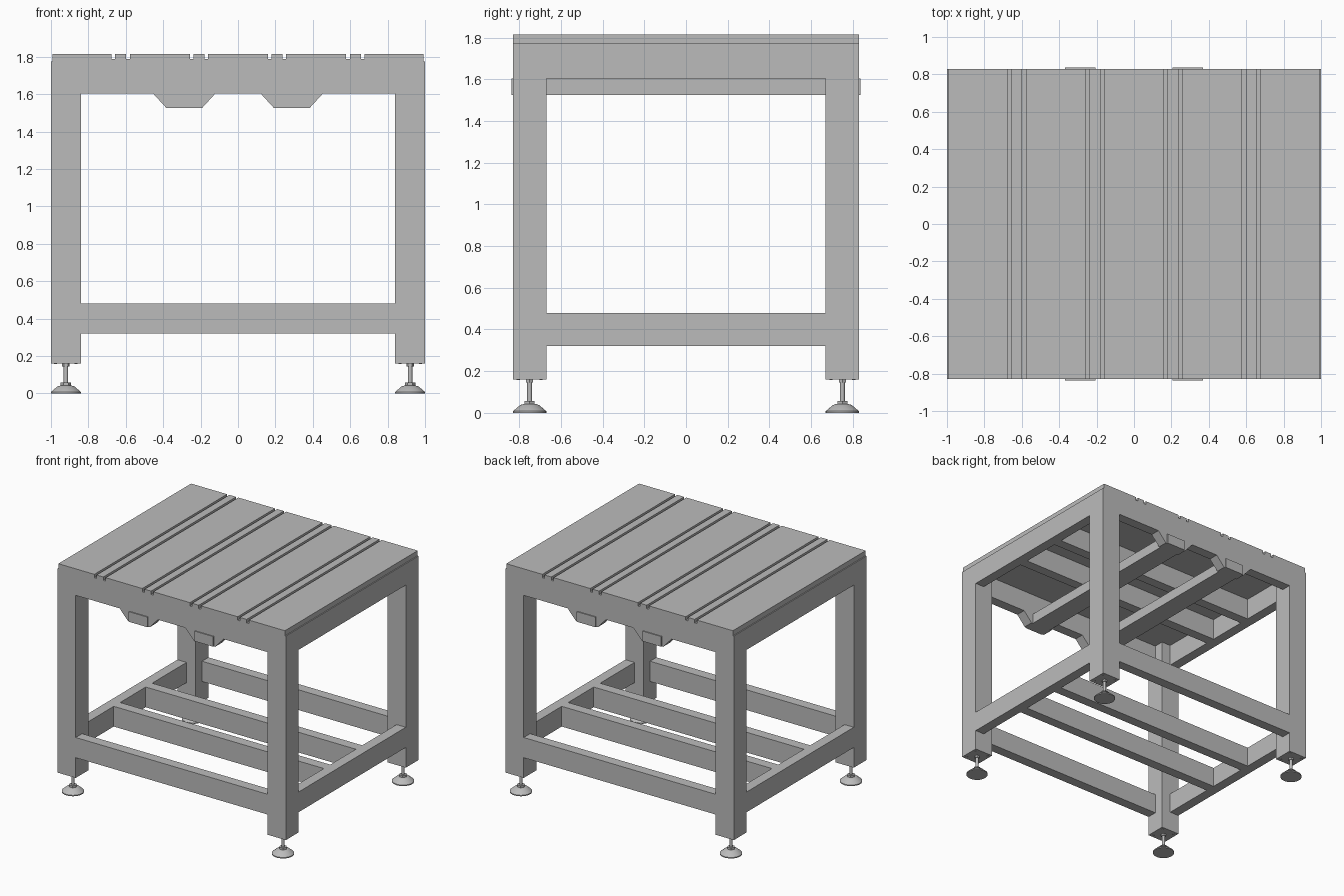
import bpy
import bmesh
import math
from mathutils import Matrix, Vector

cube = bpy.data.objects.get("Cube")
if cube:
    bpy.data.objects.remove(cube, do_unlink=True)

steel = bpy.data.materials.new("brushed grey")
steel.use_nodes = True
GREY = (0.5, 0.5, 0.5, 1)
steel.diffuse_color = GREY
steel.node_tree.nodes["Principled BSDF"].inputs["Base Color"].default_value = GREY


def finish(name, bm, smooth=False):
    bmesh.ops.recalc_face_normals(bm, faces=bm.faces)
    mesh = bpy.data.meshes.new(name)
    bm.to_mesh(mesh)
    bm.free()
    mesh.materials.append(steel)
    obj = bpy.data.objects.new(name, mesh)
    bpy.context.collection.objects.link(obj)
    if smooth:
        bpy.ops.object.select_all(action="DESELECT")
        obj.select_set(True)
        bpy.context.view_layer.objects.active = obj
        bpy.ops.object.shade_smooth_by_angle(angle=math.radians(30))
    return obj


def box(name, x, y, z):
    """Box from (low, high) ranges on each axis."""
    bm = bmesh.new()
    spans = [Vector(r) for r in (x, y, z)]
    size = [s[1] - s[0] for s in spans]
    mid = [(s[0] + s[1]) / 2 for s in spans]
    bmesh.ops.create_cube(bm, size=1, matrix=Matrix.Translation(mid) @ Matrix.Diagonal((*size, 1)))
    return finish(name, bm)


def extrude_y(name, outline, y0, y1):
    """Extrude an (x, z) outline along y."""
    bm = bmesh.new()
    face = bm.faces.new([bm.verts.new((x, y0, z)) for x, z in outline])
    new = bmesh.ops.extrude_face_region(bm, geom=[face])["geom"]
    verts = [v for v in new if isinstance(v, bmesh.types.BMVert)]
    bmesh.ops.translate(bm, verts=verts, vec=(0, y1 - y0, 0))
    return finish(name, bm)


def lathe(name, profile, x, y, sides, smooth=True):
    """Revolve an (r, z) profile that starts and ends on the axis."""
    bm = bmesh.new()
    verts = [bm.verts.new((x + r, y, z)) for r, z in profile]
    edges = [bm.edges.new(pair) for pair in zip(verts, verts[1:])]
    bmesh.ops.spin(bm, geom=verts + edges, cent=(x, y, 0), axis=(0, 0, 1),
                   angle=math.tau, steps=sides)
    bmesh.ops.remove_doubles(bm, verts=bm.verts, dist=0.0005)
    return finish(name, bm, smooth)


def span(a, b, s):
    return (min(a * s, b * s), max(a * s, b * s))


# Main dimensions
HX, HY = 1.0, 0.83
LEG, RAIL = 0.16, 0.08
LEG_BOTTOM, FRAME_TOP, TOP = 0.16, 1.775, 1.815
LOW, HIGH = (0.32, 0.48), (1.605, FRAME_TOP)
SIDES = (-1, 1)

# Legs with levelling feet
for sx in SIDES:
    for sy in SIDES:
        tag = ("left" if sx > 0 else "right") + ("_back" if sy > 0 else "_front")
        box("leg_" + tag, span(HX - LEG, HX, sx), span(HY - LEG, HY, sy), (LEG_BOTTOM, FRAME_TOP))
        cx, cy = sx * (HX - LEG / 2), sy * (HY - LEG / 2)
        lathe("foot_pad_" + tag, [(0, 0), (0.08, 0), (0.08, 0.008), (0.045, 0.038),
                                  (0.03, 0.042), (0, 0.042)], cx, cy, 32)
        lathe("foot_nut_" + tag, [(0, 0.04), (0.028, 0.04), (0.028, 0.058), (0, 0.058)],
              cx, cy, 6, False)
        lathe("foot_stem_" + tag, [(0, 0.05), (0.012, 0.05), (0.012, 0.165), (0, 0.165)], cx, cy, 16)
        lathe("lock_nut_" + tag, [(0, 0.145), (0.02, 0.145), (0.02, 0.161), (0, 0.161)],
              cx, cy, 6, False)
        # Small screws under each leg
        for dx in SIDES:
            for dy in SIDES:
                lathe("leg_screw_" + tag, [(0, 0.157), (0.008, 0.157), (0.008, 0.161), (0, 0.161)],
                      cx + dx * 0.055, cy + dy * 0.055, 10)

# Perimeter rails and inner cross beams, lower and upper
for level, z in (("lower", LOW), ("upper", HIGH)):
    for s in SIDES:
        end = "back" if s > 0 else "front"
        side = "left" if s > 0 else "right"
        box(f"{level}_{end}_rail", (LEG - HX, HX - LEG), span(HY - RAIL, HY, s), z)
        box(f"{level}_{side}_rail", span(HX - RAIL, HX, s), (LEG - HY, HY - LEG), z)
        box(f"{level}_cross_beam_{end}", (RAIL - HX, HX - RAIL), span(0.16, 0.24, s), z)

# Flat beams slung under the frame, with end caps and corner gussets
BZ = (1.525, 1.605)
for s in SIDES:
    side = "left" if s > 0 else "right"
    bx = span(0.205, 0.37, s)
    box("under_beam_" + side, bx, (-HY, HY), BZ)
    for e in SIDES:
        end = "back" if e > 0 else "front"
        box(f"beam_cap_{side}_{end}", bx, span(HY, HY + 0.008, e), BZ)
        for edge, out in ((bx[0], -1), (bx[1], 1)):
            outline = [(edge, BZ[0]), (edge + out * 0.012, BZ[0]),
                       (edge + out * 0.085, BZ[1]), (edge, BZ[1])]
            extrude_y(f"beam_gusset_{side}_{end}", outline, *span(HY - RAIL, HY, e))

# Table top with paired slots
GROOVE, FLOOR = 0.01, TOP - 0.027
outline = [(-0.992, FRAME_TOP), (-0.992, TOP)]
centres = [0.17, 0.247, 0.588, 0.667]
for c in sorted([-c for c in centres] + centres):
    outline += [(c - GROOVE, TOP), (c - GROOVE, FLOOR), (c + GROOVE, FLOOR), (c + GROOVE, TOP)]
outline += [(0.992, TOP), (0.992, FRAME_TOP)]
extrude_y("slotted_table_top", outline, -HY, HY)
